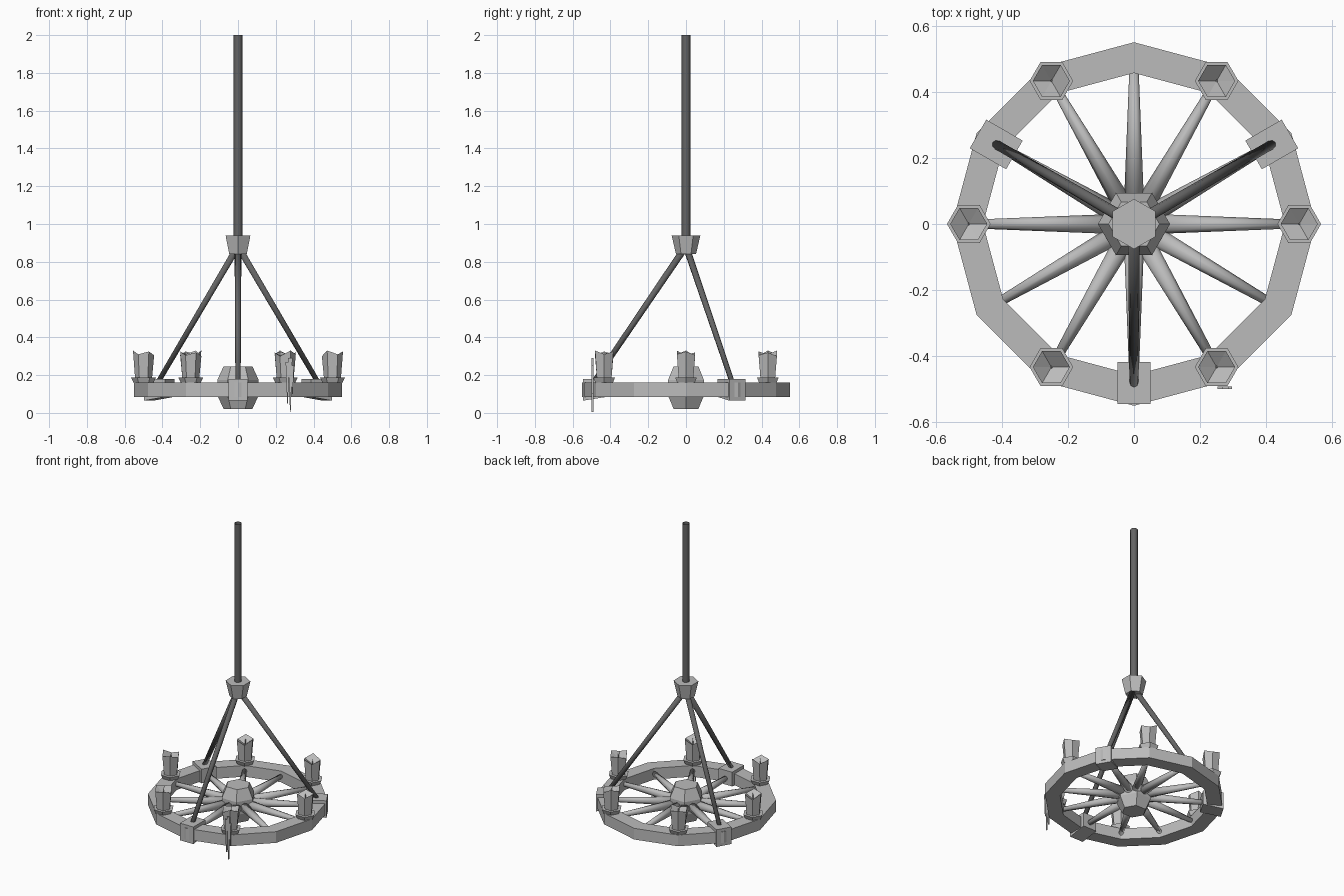
import bpy, bmesh, math
from mathutils import Vector, Matrix

cube = bpy.data.objects.get("Cube")
if cube:
    bpy.data.objects.remove(cube)


def material(name, value):
    m = bpy.data.materials.new(name)
    m.use_nodes = True
    color = (value, value, value, 1)
    m.diffuse_color = color
    m.node_tree.nodes["Principled BSDF"].inputs["Base Color"].default_value = color
    return m


GREY = material("light grey", 0.5)
DARK = material("dark grey", 0.13)


def finish(name, bm, mat, smooth=False):
    bmesh.ops.recalc_face_normals(bm, faces=bm.faces)
    me = bpy.data.meshes.new(name)
    bm.to_mesh(me)
    bm.free()
    me.materials.append(mat)
    for p in me.polygons:
        p.use_smooth = smooth
    ob = bpy.data.objects.new(name, me)
    bpy.context.collection.objects.link(ob)
    return ob


def polar(r, deg, z=0.0):
    a = math.radians(deg)
    return Vector((r * math.cos(a), r * math.sin(a), z))


def lathe(name, profile, sides, turn=0, center=(0, 0, 0), closed=False, mat=GREY):
    """Faceted solid from (radius, height) points; closed joins last ring to first."""
    bm = bmesh.new()
    c = Vector(center)
    rings = [[bm.verts.new(c + polar(r, turn + i * 360 / sides, z)) for i in range(sides)]
             for r, z in profile]
    pairs = list(zip(rings, rings[1:]))
    if closed:
        pairs.append((rings[-1], rings[0]))
    else:
        bm.faces.new(rings[0])
        bm.faces.new(rings[-1])
    for a, b in pairs:
        for i in range(sides):
            j = (i + 1) % sides
            bm.faces.new((a[i], a[j], b[j], b[i]))
    return finish(name, bm, mat)


def bar(name, start, end, r1, r2, mat, sides=8, caps=True):
    """Round tapered bar between two points."""
    start, end = Vector(start), Vector(end)
    d = end - start
    m = Matrix.Translation((start + end) / 2) @ d.to_track_quat('Z', 'Y').to_matrix().to_4x4()
    bm = bmesh.new()
    bmesh.ops.create_cone(bm, cap_ends=caps, segments=sides, radius1=r1, radius2=r2,
                          depth=d.length, matrix=m)
    return finish(name, bm, mat, True)


def clamp(name, deg):
    """Block around the rim, its underside sloping down to the outer edge."""
    bm = bmesh.new()
    bmesh.ops.create_cube(bm, size=1)
    for v in bm.verts:
        outer = v.co.x > 0
        low = 0.065 if outer else 0.085
        v.co = Vector((0.545 if outer else 0.418, v.co.y * 0.1, 0.18 if v.co.z > 0 else low))
    bm.transform(Matrix.Rotation(math.radians(deg), 4, 'Z'))
    return finish(name, bm, GREY)


LIP = [0.325, 0.305, 0.32, 0.3, 0.33, 0.31]


def candle(name, center, shift):
    """Hexagonal candle, flaring upward, with a ragged lip and a sunken top."""
    bm = bmesh.new()
    c = Vector(center)
    base, lip = [], []
    for i in range(6):
        base.append(bm.verts.new(c + polar(0.045, i * 60, 0.185)))
        lip.append(bm.verts.new(c + polar(0.056, i * 60, LIP[(i + shift) % 6])))
    pit = bm.verts.new(c + Vector((0, 0, 0.28)))
    bm.faces.new(base)
    for i in range(6):
        j = (i + 1) % 6
        bm.faces.new((base[i], base[j], lip[j], lip[i]))
        bm.faces.new((lip[i], lip[j], pit))
    return finish(name, bm, GREY)


# Rim and hub
lathe("wheel_rim", [(0.55, 0.085), (0.55, 0.16), (0.457, 0.16), (0.457, 0.085)], 12, closed=True)
lathe("hub", [(0.075, 0.02), (0.109, 0.09), (0.109, 0.175), (0.077, 0.245)], 6)

# Spokes
for i in range(12):
    bar(f"spoke_{i + 1}", polar(0.07, i * 30, 0.13), polar(0.47, i * 30, 0.125), 0.03, 0.014, GREY)

# Hanging pole, collar, rods and rim clamps
bar("pole", (0, 0, 0.92), (0, 0, 2.0), 0.023, 0.023, DARK, 8, caps=False)
lathe("collar", [(0.053, 0.84), (0.076, 0.94)], 6, turn=30)
for i, deg in enumerate((30, 150, 270)):
    bar(f"hanging_rod_{i + 1}", polar(0.015, deg, 0.86), polar(0.485, deg, 0.168), 0.018, 0.014, DARK)
    clamp(f"rim_clamp_{i + 1}", deg)

# Candles with holders and wicks
for i in range(6):
    c = polar(0.5, i * 60)
    lathe(f"candle_holder_{i + 1}", [(0.052, 0.158), (0.066, 0.187)], 6, center=c)
    candle(f"candle_{i + 1}", c, i * 2 + i // 3)
    bar(f"wick_{i + 1}", c + Vector((0, 0, 0.275)), c + Vector((0.003, 0, 0.318)), 0.005, 0.002, GREY, 4)

# Wax drips over the front left candle: thin pointed strips
for i, (x, top, tip, w) in enumerate(((0.277, 0.29, 0.005, 0.011), (0.262, 0.27, 0.05, 0.01),
                                      (0.288, 0.25, 0.1, 0.008))):
    bm = bmesh.new()
    outline = [(x - w, top), (x + w, top), (x + w * 0.6, 0.17), (x + 0.002, tip),
               (x - 0.002, tip), (x - w * 0.6, 0.17)]
    face = bm.faces.new([bm.verts.new((px, -0.499, z)) for px, z in outline])
    ext = bmesh.ops.extrude_face_region(bm, geom=[face])
    for v in ext["geom"]:
        if isinstance(v, bmesh.types.BMVert):
            v.co.y += 0.008
    finish(f"wax_drip_{i + 1}", bm, GREY)
